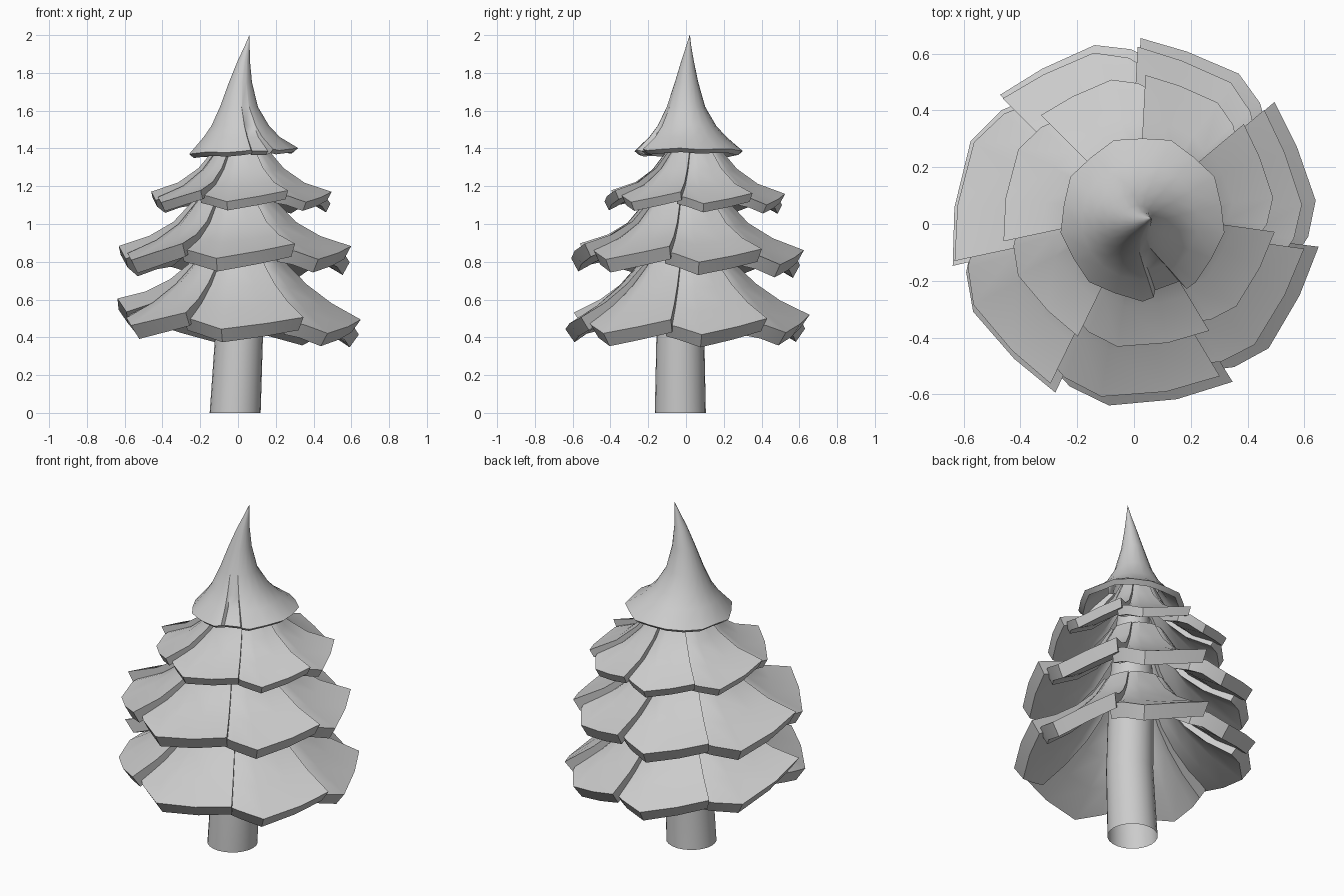
import bpy, bmesh, math

if "Cube" in bpy.data.objects:
    bpy.data.objects.remove(bpy.data.objects["Cube"])

def finish(name, bm, angle):
    bmesh.ops.recalc_face_normals(bm, faces=bm.faces)
    me = bpy.data.meshes.new(name)
    bm.to_mesh(me)
    bm.free()
    ob = bpy.data.objects.new(name, me)
    bpy.context.collection.objects.link(ob)
    bpy.ops.object.select_all(action='DESELECT')
    ob.select_set(True)
    bpy.context.view_layer.objects.active = ob
    bpy.ops.object.shade_smooth_by_angle(angle=math.radians(angle))

def rings(name, levels, angles, angle, shape=None):
    """Open-ended loft of circles given as (centre x, centre y, z, radius)."""
    bm = bmesh.new()
    loops = []
    n = len(angles)
    for j, (cx, cy, z, r) in enumerate(levels):
        loop = []
        for i, deg in enumerate(angles):
            dr, dz = shape(j, i, deg) if shape else (0, 0)
            a = math.radians(deg)
            loop.append(bm.verts.new((cx + (r + dr) * math.cos(a), cy + (r + dr) * math.sin(a), z + dz)))
        loops.append(loop)
    for p, q in zip(loops, loops[1:]):
        for i in range(n):
            k = (i + 1) % n
            bm.faces.new((p[i], p[k], q[k], q[i]))
    finish(name, bm, angle)

# column of a bough panel: (fraction across, radial shift, lift at hem)
COLS = [(-0.09, -0.075, 0.055), (0.06, -0.04, 0.04), (0.30, -0.01, 0.0),
        (0.68, -0.02, 0.04), (1.0, 0.0, 0.08)]
SEAMS = [-115, -58, -7, 41, 88, 136, 193, 245]

def panel(bm, a0, a1, profile, centre, thick, k, tilt, lift):
    """One thick, flared panel tucked under its neighbour on one side."""
    n = len(profile)
    outer, inner = [], []
    for f, dr, dz in COLS:
        a = math.radians(a0 + (a1 - a0) * f)
        co, ci = [], []
        for i, (r, z) in enumerate(profile):
            v = i / (n - 1)
            R = r + k * dr * (0.3 + 0.7 * v)
            Z = z + (k * dz + lift * max(f, 0)) * v * v
            p, q = profile[max(i - 1, 0)], profile[min(i + 1, n - 1)]
            tx, tz = q[0] - p[0], q[1] - p[1]
            L = math.hypot(tx, tz)
            t = thick * (0.5 + 0.5 * v)
            for lst, rr, zz in ((co, R, Z), (ci, R + t * tz / L, Z - t * tx / L)):
                x = centre[0] + rr * math.cos(a)
                y = centre[1] + rr * math.sin(a)
                lst.append(bm.verts.new((x, y, zz + v * (tilt[0] * x + tilt[1] * y))))
        outer.append(co)
        inner.append(ci)
    m = len(COLS)
    for c in range(m - 1):
        for i in range(n - 1):
            for g in (outer, inner):
                bm.faces.new((g[c][i], g[c + 1][i], g[c + 1][i + 1], g[c][i + 1]))
        for i in (0, n - 1):
            bm.faces.new((outer[c][i], outer[c + 1][i], inner[c + 1][i], inner[c][i]))
    for c in (0, m - 1):
        for i in range(n - 1):
            bm.faces.new((outer[c][i], outer[c][i + 1], inner[c][i + 1], inner[c][i]))

def tier(name, profile, centre, thick, k, tilt, turn, side_lift=0):
    bm = bmesh.new()
    for j, (a0, a1) in enumerate(zip(SEAMS, SEAMS[1:])):
        panel(bm, a0 + turn, a1 + turn, profile, centre, thick, k, tilt,
              side_lift if j == 5 else 0)
    finish(name, bm, 25)

# trunk (open tube)
rings("trunk", [(-0.015, -0.03, 0, 0.135), (0.005, -0.03, 0.4, 0.127),
                (0.02, 0.0, 0.9, 0.12), (0.02, 0.02, 1.4, 0.08)],
      [i * 15 for i in range(24)], 40)

# three tiers of overlapping boughs
tier("lower_boughs", [(0.19, 0.90), (0.27, 0.775), (0.37, 0.665), (0.50, 0.55), (0.655, 0.44)],
     (0.0, 0.0), 0.085, 1.0, (-0.04, 0.0), 0, 0.06)
tier("middle_boughs", [(0.16, 1.23), (0.23, 1.11), (0.33, 0.99), (0.46, 0.89), (0.625, 0.80)],
     (-0.02, 0.0), 0.078, 1.0, (0.0, -0.03), -1)
tier("upper_boughs", [(0.10, 1.49), (0.15, 1.385), (0.23, 1.28), (0.34, 1.185), (0.485, 1.11)],
     (0.015, 0.04), 0.052, 0.75, (0.0, -0.02), -1)

# hollow pointed crown with a bent tip and a tucked fold at front right
ANGLES = [-50 + 20 * i for i in range(17)] + [-82, -80, -60, -58]
def crown_shape(j, i, deg):
    if deg in (-80, -60) and j < 6:
        return (-0.03 if j < 5 else -0.01, 0.0)
    if j in (1, 2, 3):
        return (0.006 * (-1) ** i, 0.012 * math.cos(math.radians(deg)) + 0.004 * (i % 3 - 1))
    return (0, 0)
rings("crown", [(0.015, 0.01, 1.50, 0.135), (0.02, 0.01, 1.43, 0.20), (0.03, 0.02, 1.365, 0.262),
                (0.03, 0.02, 1.386, 0.287), (0.02, 0.01, 1.46, 0.205),
                (0.012, 0.005, 1.52, 0.155), (0.005, 0.0, 1.62, 0.102), (0.013, 0.003, 1.75, 0.062),
                (0.03, 0.008, 1.86, 0.034), (0.048, 0.014, 1.94, 0.014), (0.061, 0.02, 2.0, 0.001)],
      ANGLES, 40, crown_shape)
